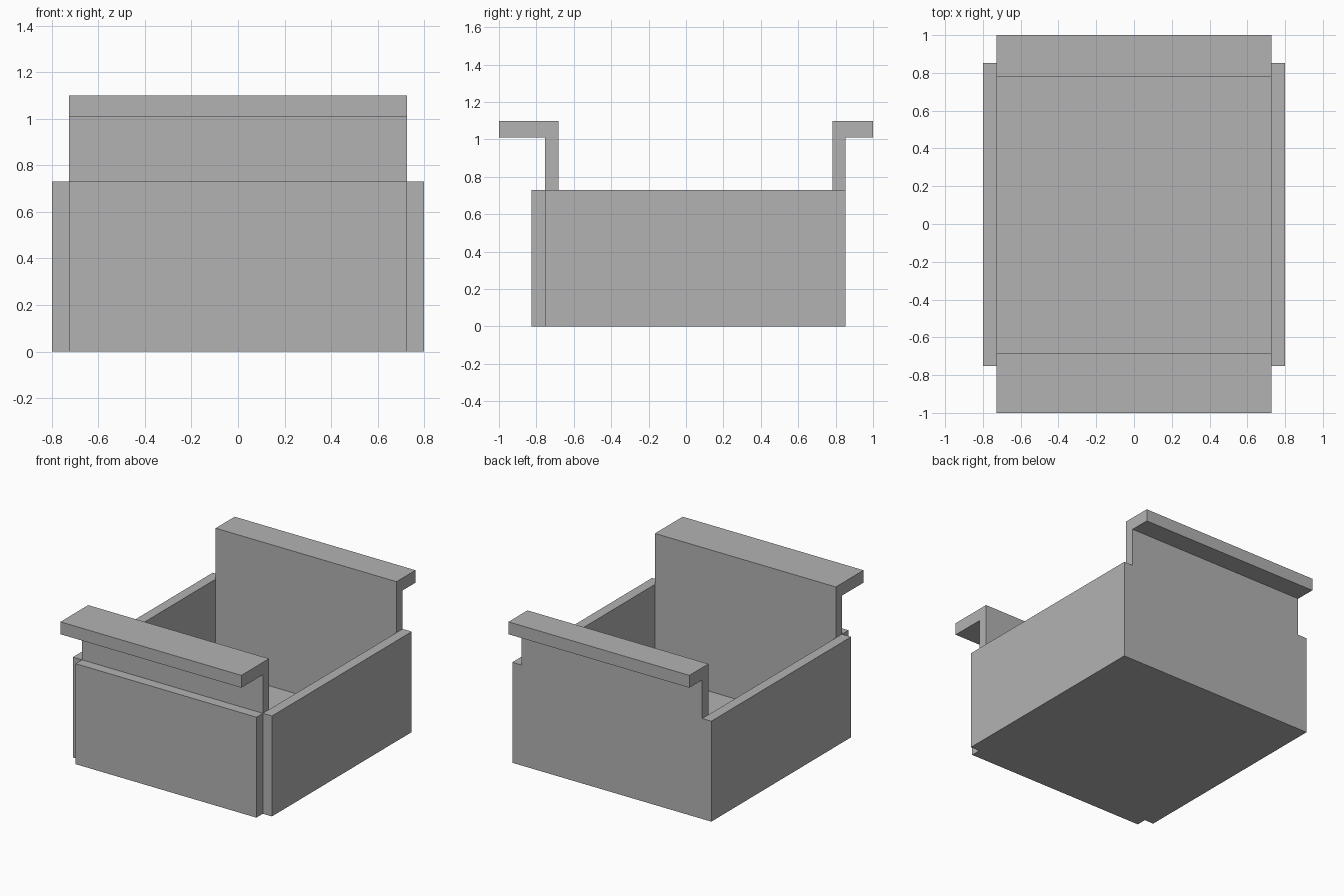
import bpy
import bmesh

cube = bpy.data.objects.get("Cube")
if cube:
    bpy.data.objects.remove(cube, do_unlink=True)

# Main dimensions
W, INNER = 0.80, 0.727          # outer and inner half widths
RIM, TOP, LIP = 0.73, 1.10, 1.01
FRONT, FRONT_IN = -0.753, -0.682
BACK, BACK_IN = 0.852, 0.782
FLOOR = 0.07

grey = bpy.data.materials.new("plain_grey")
grey.use_nodes = True
colour = (0.45, 0.45, 0.45, 1)
grey.diffuse_color = colour
grey.node_tree.nodes["Principled BSDF"].inputs["Base Color"].default_value = colour


def extrude_profile(name, profile, x0, x1):
    """Extrude a closed (y, z) profile along x from x0 to x1."""
    bm = bmesh.new()
    face = bm.faces.new([bm.verts.new((x0, y, z)) for y, z in profile])
    result = bmesh.ops.extrude_face_region(bm, geom=[face])
    verts = [v for v in result["geom"] if isinstance(v, bmesh.types.BMVert)]
    bmesh.ops.translate(bm, verts=verts, vec=(x1 - x0, 0, 0))
    bmesh.ops.recalc_face_normals(bm, faces=bm.faces)
    mesh = bpy.data.meshes.new(name)
    bm.to_mesh(mesh)
    bm.free()
    mesh.materials.append(grey)
    obj = bpy.data.objects.new(name, mesh)
    bpy.context.collection.objects.link(obj)
    return obj


def slab(name, x0, x1, y0, y1, z0, z1):
    return extrude_profile(name, [(y0, z0), (y1, z0), (y1, z1), (y0, z1)], x0, x1)


def hooked_wall(name, inner, outer, tip, base):
    """Upright wall with an outward lip along its top edge."""
    profile = [(inner, base), (outer, base), (outer, LIP),
               (tip, LIP), (tip, TOP), (inner, TOP)]
    return extrude_profile(name, profile, -INNER, INNER)


# Open tray
slab("floor", -INNER, INNER, FRONT_IN, BACK_IN, 0, FLOOR)
slab("left_wall", INNER, W, FRONT, BACK_IN, 0, RIM)
slab("right_wall", -W, -INNER, FRONT, BACK_IN, 0, RIM)
slab("back_wall", -W, W, BACK_IN, BACK, 0, RIM)

# Raised ends with hanging lips
hooked_wall("back_hook", BACK_IN, BACK, 1.0, RIM)
hooked_wall("front_hook_wall", FRONT_IN, FRONT, -1.0, 0)

# Outer plate on the front
slab("front_panel", -INNER, INNER, -0.827, FRONT, 0, RIM)
